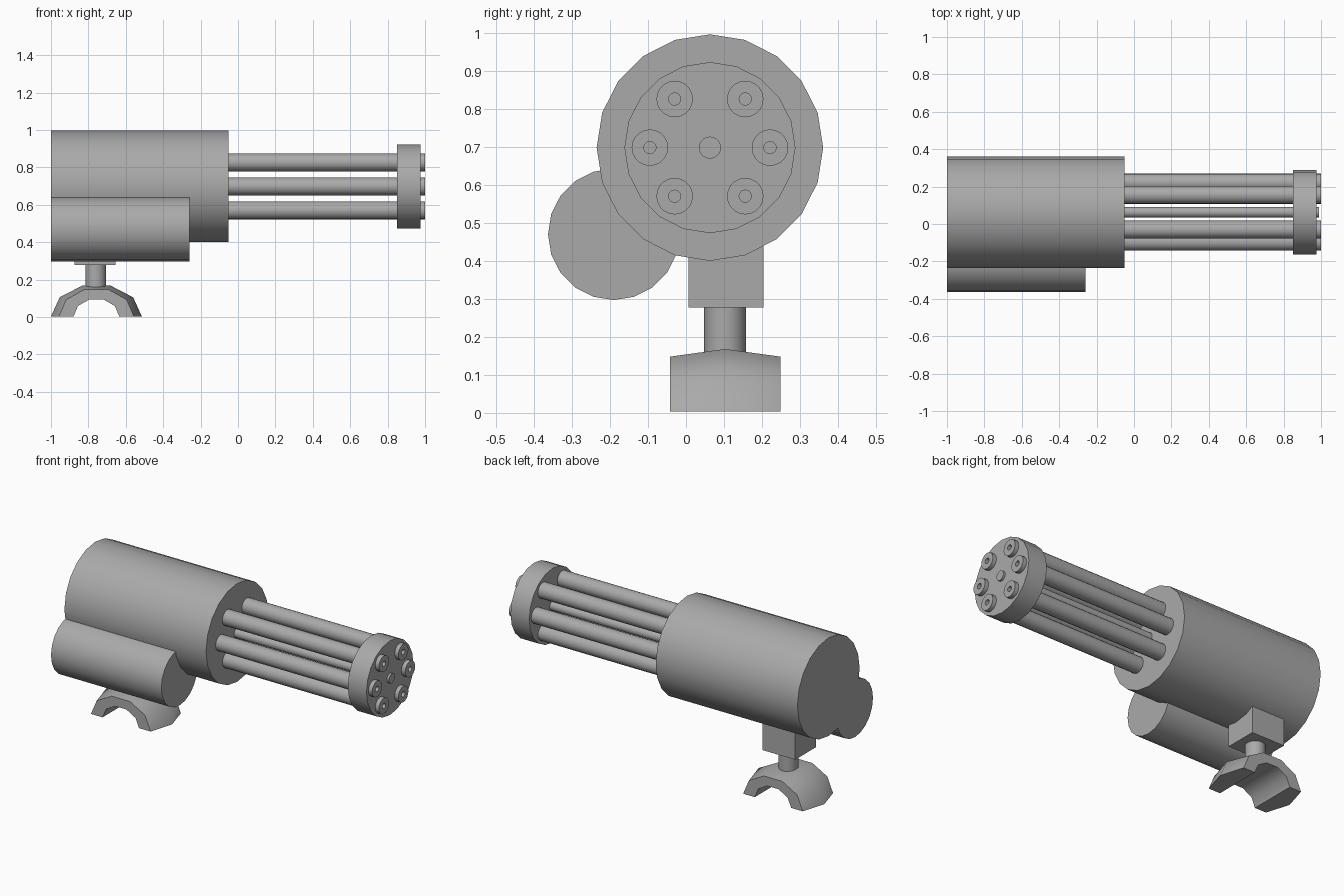
import bpy, bmesh
from math import cos, sin, pi, radians
from mathutils import Matrix, Vector

cube = bpy.data.objects.get("Cube")
if cube:
    bpy.data.objects.remove(cube, do_unlink=True)

metal = bpy.data.materials.new("grey metal")
metal.use_nodes = True
GREY = (0.4, 0.4, 0.4, 1)
metal.diffuse_color = GREY
metal.node_tree.nodes["Principled BSDF"].inputs["Base Color"].default_value = GREY


def finish(name, bm, angle=30):
    """Turn a bmesh into a shaded, coloured object."""
    bmesh.ops.recalc_face_normals(bm, faces=bm.faces)
    mesh = bpy.data.meshes.new(name)
    bm.to_mesh(mesh)
    bm.free()
    mesh.materials.append(metal)
    obj = bpy.data.objects.new(name, mesh)
    bpy.context.collection.objects.link(obj)
    bpy.ops.object.select_all(action="DESELECT")
    obj.select_set(True)
    bpy.context.view_layer.objects.active = obj
    bpy.ops.object.shade_smooth_by_angle(angle=radians(angle))
    return obj


def rod(name, start, end, radius, sides=20, bore=0, depth=0.1):
    """Capped cylinder between two points, optionally bored at its far end."""
    start, end = Vector(start), Vector(end)
    axis = end - start
    turn = axis.to_track_quat("Z", "Y").to_matrix().to_4x4()
    bm = bmesh.new()
    bmesh.ops.create_cone(bm, cap_ends=True, segments=sides, radius1=radius,
                          radius2=radius, depth=axis.length,
                          matrix=Matrix.Translation((start + end) / 2) @ turn)
    if bore:
        direction = axis.normalized()
        cap = max(bm.faces, key=lambda f: f.calc_center_median().dot(direction))
        bmesh.ops.inset_region(bm, faces=[cap], thickness=radius - bore)
        floor = bmesh.ops.extrude_face_region(bm, geom=[cap])["geom"]
        if cap.is_valid:
            bmesh.ops.delete(bm, geom=[cap], context="FACES_ONLY")
        verts = [g for g in floor if isinstance(g, bmesh.types.BMVert)]
        bmesh.ops.translate(bm, verts=verts, vec=-direction * depth)
    return finish(name, bm)


# Housing and side drum
AY, AZ = 0.063, 0.698
rod("main_housing", (-1, AY, AZ), (-0.05, AY, AZ), 0.298)
rod("side_drum", (-1, -0.19, 0.47), (-0.26, -0.19, 0.47), 0.173)

# Barrel cluster with its muzzle ring
rod("muzzle_ring", (0.85, AY, AZ), (0.975, AY, AZ), 0.225)
rod("centre_spindle", (-0.06, AY, AZ), (0.988, AY, AZ), 0.029)
for i, degrees in enumerate((0, 54, 126, 180, 234, 306)):
    y = AY + 0.158 * cos(radians(degrees))
    z = AZ + 0.158 * sin(radians(degrees))
    rod(f"barrel_{i + 1}", (-0.06, y, z), (1, y, z), 0.048, bore=0.016)

# Mounting block and post
MX, MY = -0.765, 0.105
bm = bmesh.new()
bmesh.ops.create_cube(bm, size=1, matrix=Matrix.Translation((MX, MY, 0.37))
                      @ Matrix.Diagonal((0.22, 0.197, 0.186, 1)))
finish("mount_block", bm)
rod("mount_post", (MX + 0.005, MY - 0.002, 0.13), (MX + 0.005, MY - 0.002, 0.29), 0.055)

# Arched clamp: a tapered cross-section swept over half a ten-sided oval
section = [(-0.145, 0.122, 0.095), (-0.145, 0.2, 0.1525), (0, 0.243, 0.1735),
           (0.145, 0.2, 0.1525), (0.145, 0.122, 0.095)]
bm = bmesh.new()
rows = []
for step in range(6):
    a = pi * step / 5
    rows.append([bm.verts.new((-0.757 + rx * cos(a), 0.103 + y, 0.003 + rz * sin(a)))
                 for y, rx, rz in section])
for low, high in zip(rows, rows[1:]):
    for k in range(len(section)):
        n = (k + 1) % len(section)
        bm.faces.new((low[k], low[n], high[n], high[k]))
bm.faces.new(rows[0])
bm.faces.new(rows[-1])
finish("arched_clamp", bm, 40)
